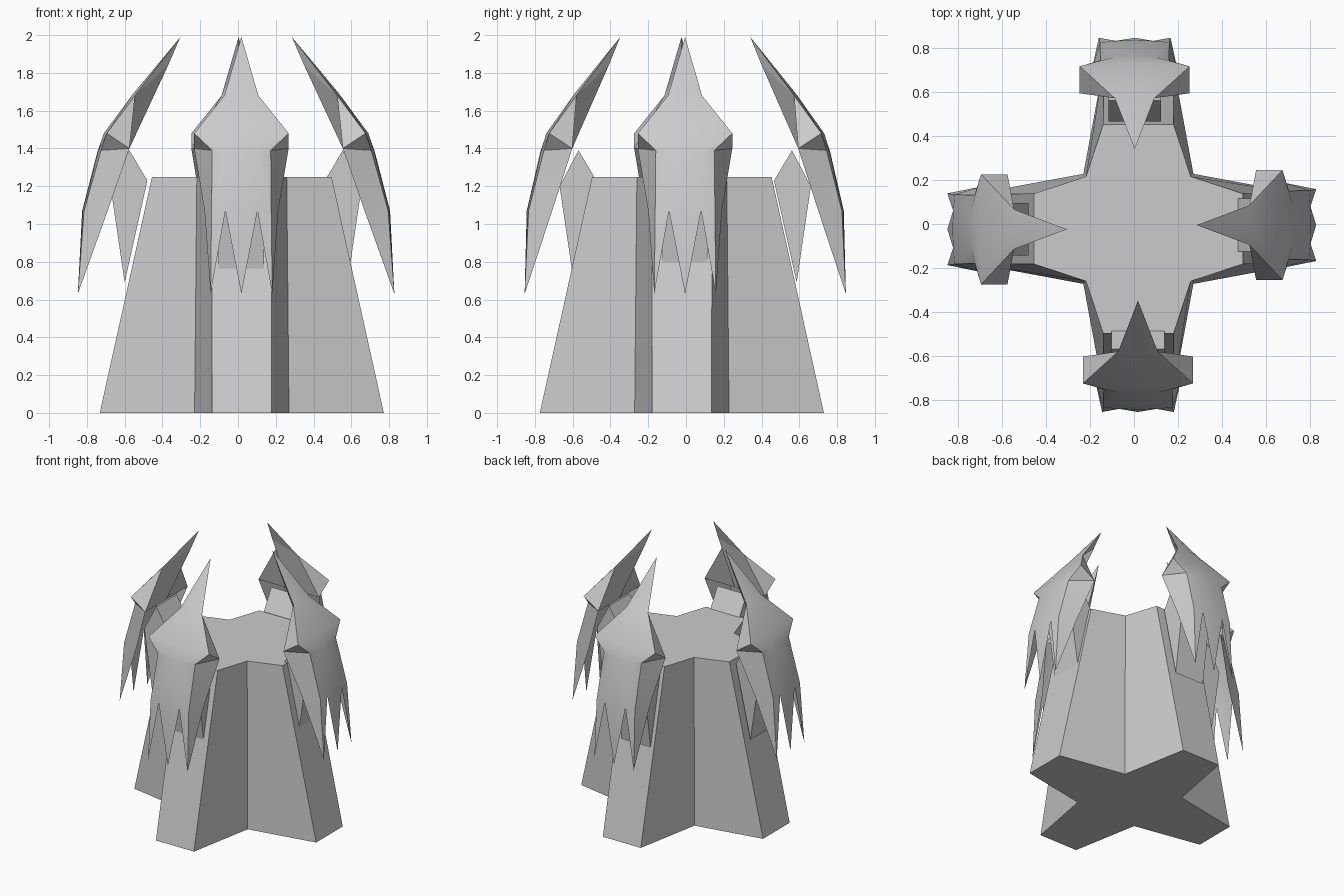
import bpy, bmesh
from math import cos, sin, radians
from mathutils import Vector

if "Cube" in bpy.data.objects:
    bpy.data.objects.remove(bpy.data.objects["Cube"])


def make_object(name, bm):
    me = bpy.data.meshes.new(name)
    bm.to_mesh(me)
    bm.free()
    ob = bpy.data.objects.new(name, me)
    bpy.context.collection.objects.link(ob)
    bpy.context.view_layer.objects.active = ob
    ob.select_set(True)
    bpy.ops.object.shade_smooth_by_angle(angle=radians(25))
    ob.select_set(False)
    return ob


# Tapered pedestal with a four-armed cross section
def cross_ring(bm, reach, half, inner, z):
    ring = []
    for i in range(4):
        c, s = cos(i * radians(90)), sin(i * radians(90))
        for x, y in ((reach, -half), (reach, half), (inner, inner)):
            ring.append(bm.verts.new((x * c - y * s + 0.02, x * s + y * c - 0.022, z)))
    return ring


bm = bmesh.new()
low = cross_ring(bm, 0.752, 0.157, 0.25, 0)
high = cross_ring(bm, 0.475, 0.16, 0.238, 1.25)
for i in range(12):
    j = (i + 1) % 12
    bm.faces.new((low[i], low[j], high[j], high[i]))
bm.faces.new(high)
bm.faces.new(low[::-1])
make_object("pedestal", bm)

# Half of a claw: (sideways, outward, height)
POINTS = {
    "tip": (0, 0.295, 1.99), "spine": (0, 0.545, 1.69), "neck": (0.09, 0.535, 1.68),
    "under1": (0, 0.36, 1.84), "under2": (0, 0.565, 1.40),
    "knee": (0, 0.70, 1.48), "corner": (0.25, 0.685, 1.48), "wing": (0.25, 0.565, 1.40),
    "mid0": (0, 0.735, 1.38), "mid1": (0.085, 0.732, 1.38), "mid2": (0.155, 0.715, 1.39),
    "low0": (0, 0.815, 1.07), "low1": (0.085, 0.812, 1.07), "low2": (0.158, 0.805, 1.07),
    "tooth0": (0, 0.838, 0.63), "tooth2": (0.163, 0.838, 0.63), "flap": (0.195, 0.68, 1.07),
}
FACES = [
    "mid0 mid1 low1 low0", "mid1 mid2 low2 low1", "low0 low1 tooth0", "low1 low2 tooth2",
    "tip neck spine", "spine neck corner knee", "knee corner mid1 mid0", "corner mid2 mid1",
    "corner wing mid2", "neck wing corner", "mid2 wing flap low2", "low2 flap tooth2",
    "tip under1 neck", "neck under1 under2 wing",
]


def placer(angle, shift, side, lean):
    out = Vector((cos(angle), sin(angle), 0))
    lat = Vector((-sin(angle), cos(angle), 0))
    return out, lambda u, r, z: (out * (r + shift + lean * (z - 0.17))
                                 + lat * (u + side) + Vector((0, 0, z)))


# Claw shell, mirrored about its own centre line
def build_claw(name, *place):
    out, at = placer(*place)
    bm = bmesh.new()
    for sgn in (1, -1):
        v = {k: bm.verts.new(at(u * sgn, r, z)) for k, (u, r, z) in POINTS.items()}
        for f in FACES:
            bm.faces.new([v[k] for k in f.split()])
    bmesh.ops.remove_doubles(bm, verts=bm.verts, dist=0.0005)
    bmesh.ops.recalc_face_normals(bm, faces=bm.faces)
    bm.faces.ensure_lookup_table()
    if bm.faces[0].normal.dot(out) < 0:
        bmesh.ops.reverse_faces(bm, faces=bm.faces)
    make_object(name, bm)


# Wedge bracket joining a claw to its pedestal arm
def build_bracket(name, *place):
    at = placer(*place)[1]
    bm = bmesh.new()
    prof = ((0.47, 1.23), (0.565, 1.39), (0.665, 1.2), (0.59, 0.69))
    a = [bm.verts.new(at(-0.12, r, z)) for r, z in prof]
    b = [bm.verts.new(at(0.12, r, z)) for r, z in prof]
    bm.faces.new(a)
    bm.faces.new(b[::-1])
    for i in range(4):
        j = (i + 1) % 4
        bm.faces.new((a[i], b[i], b[j], a[j]))
    bmesh.ops.recalc_face_normals(bm, faces=bm.faces)
    make_object(name, bm)


for name, deg, shift, side, lean in (
    ("right", 0, -0.01, -0.005, 0), ("back", 90, -0.004, -0.003, 0.027),
    ("left", 180, 0.01, 0.024, 0), ("front", 270, 0.004, 0.018, 0.027),
):
    place = (radians(deg), shift, side, lean)
    build_claw(name + "_claw", *place)
    build_bracket(name + "_bracket", *place[:3], 0)
